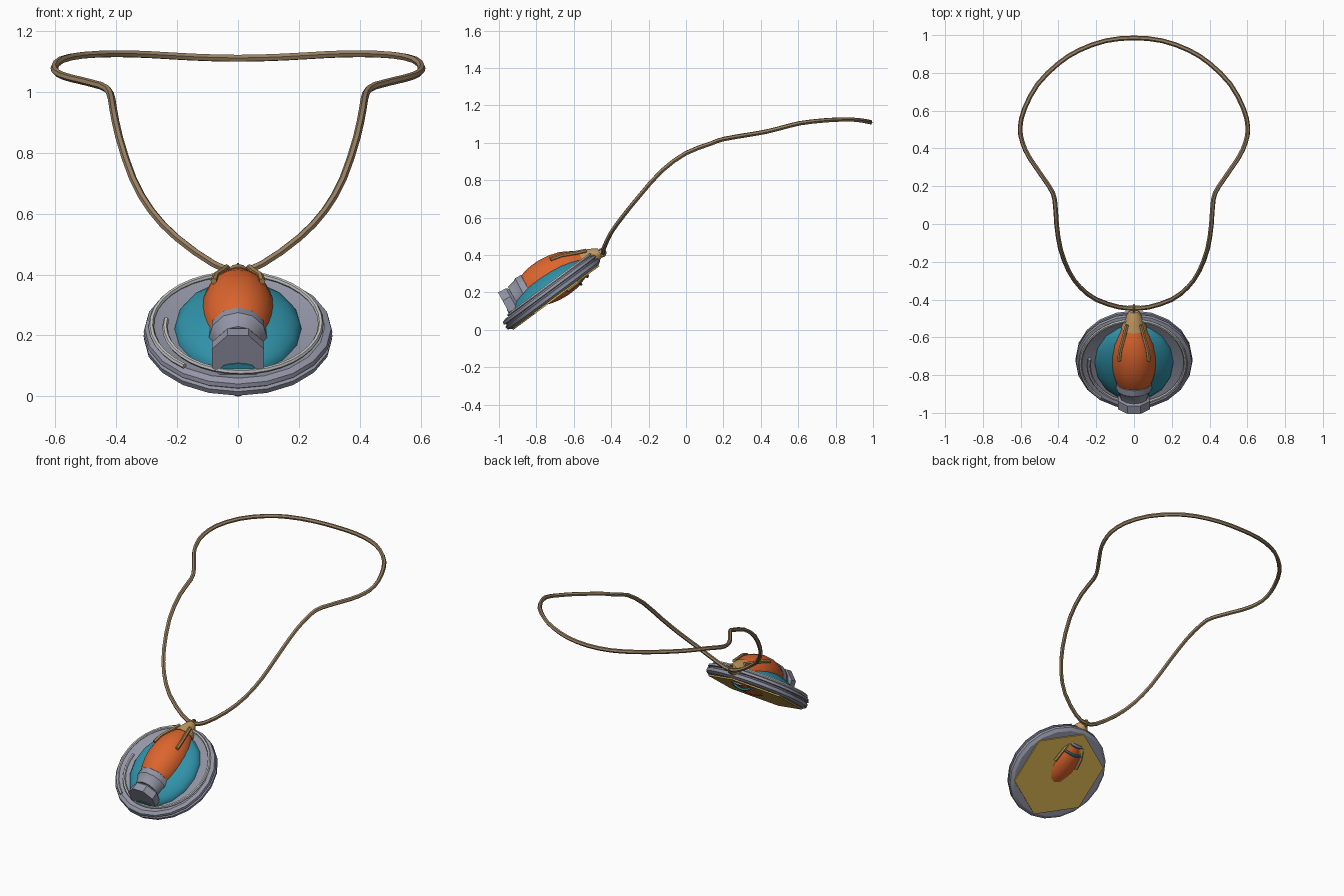
import bpy, bmesh
from math import sin, cos, pi, radians
from mathutils import Matrix, Vector

cube = bpy.data.objects.get("Cube")
if cube:
    bpy.data.objects.remove(cube, do_unlink=True)


def material(name, rgb):
    m = bpy.data.materials.new(name)
    m.use_nodes = True
    m.diffuse_color = (*rgb, 1)
    m.node_tree.nodes["Principled BSDF"].inputs["Base Color"].default_value = (*rgb, 1)
    return m


ORANGE = material("burnt orange", (0.72, 0.13, 0.027))
TEAL = material("teal", (0.03, 0.29, 0.4))
STEEL = material("steel grey", (0.29, 0.3, 0.38))
SILVER = material("silver wire", (0.55, 0.55, 0.54))
GOLD = material("old gold", (0.7, 0.45, 0.085))
TAN = material("tan", (0.56, 0.33, 0.12))
BRONZE = material("bronze", (0.42, 0.25, 0.09))
CORD = material("leather cord", (0.32, 0.22, 0.125))


def frame(origin, axis):
    """Local z along axis, local x along world x."""
    z = Vector(axis).normalized()
    x = Vector((1, 0, 0))
    y = z.cross(x)
    return Matrix.Translation(origin) @ Matrix((x, y, z)).transposed().to_4x4()


def activate(ob):
    bpy.ops.object.select_all(action='DESELECT')
    ob.select_set(True)
    bpy.context.view_layer.objects.active = ob


def lathe(name, profile, mat, matrix, sides, angle=30, turn=0.0, stretch=1.0):
    """Revolve (height, radius) pairs around local z; stretch makes the rings oval."""
    bm = bmesh.new()
    rings = []
    for h, r in profile:
        rings.append([bm.verts.new((r * cos(turn + 2 * pi * i / sides),
                                    r * sin(turn + 2 * pi * i / sides) * stretch, h))
                      for i in range(sides)])
    for a, b in zip(rings, rings[1:]):
        for i in range(sides):
            j = (i + 1) % sides
            bm.faces.new((a[i], a[j], b[j], b[i]))
    bm.faces.new(rings[0][::-1])
    bm.faces.new(rings[-1])
    bmesh.ops.recalc_face_normals(bm, faces=bm.faces)
    mesh = bpy.data.meshes.new(name)
    bm.to_mesh(mesh)
    bm.free()
    ob = bpy.data.objects.new(name, mesh)
    bpy.context.collection.objects.link(ob)
    mesh.materials.append(mat)
    ob.matrix_world = matrix
    activate(ob)
    bpy.ops.object.shade_smooth_by_angle(angle=radians(angle))


def tube(name, points, radius, mat, matrix=None, cyclic=False):
    """Round bar along a path, turned into a mesh."""
    cu = bpy.data.curves.new(name, 'CURVE')
    cu.dimensions = '3D'
    cu.bevel_depth = radius
    cu.bevel_resolution = 1
    cu.use_fill_caps = True
    sp = cu.splines.new('POLY')
    sp.points.add(len(points) - 1)
    for p, co in zip(sp.points, points):
        p.co = (*co, 1)
    sp.use_cyclic_u = cyclic
    cu.materials.append(mat)
    ob = bpy.data.objects.new(name, cu)
    bpy.context.collection.objects.link(ob)
    if matrix:
        ob.matrix_world = matrix
    activate(ob)
    bpy.ops.object.convert(target='MESH')
    bpy.ops.object.shade_smooth_by_angle(angle=radians(35))


def polar(r, a, h):
    return (r * cos(a), r * sin(a), h)


# Tilted round medallion with a grooved rim
TILT = radians(36.5)
disc = frame((0, -0.72, 0.205), (0, -sin(TILT), cos(TILT)))
lathe("medallion_disc", [(-0.036, 0.288), (-0.024, 0.308), (-0.006, 0.31), (-0.002, 0.298),
                         (0.004, 0.298), (0.008, 0.31), (0.022, 0.306), (0.03, 0.285),
                         (0.022, 0.265)], STEEL, disc, 20)
lathe("back_plate", [(-0.044, 0.287), (-0.03, 0.287)], GOLD, disc, 6, turn=pi / 6)

# Shallow oval domed insert
dome = [(0.015 + 0.09 * sin(t * pi / 16), 0.21 * cos(t * pi / 16)) for t in range(8)]
lathe("dome", dome + [(0.105, 0.005)], TEAL, disc, 16, 40, stretch=1.18)

# Loose coil of wire around the dome
coil = []
for i in range(43):
    k = i / 42
    coil.append(polar(0.238 + 0.047 * min(1, 1.6 * k), radians(172 + 420 * k), 0.035))
tube("wire_coil", coil, 0.009, SILVER, disc)

# Bulb body lying across the dome
SLOPE = radians(28.5)
AXIS = (0, -cos(SLOPE), -sin(SLOPE))
bulb = frame((0, -0.46, 0.413), AXIS)
lathe("bulb_body", [(0.08, 0.05), (0.13, 0.08), (0.19, 0.107), (0.25, 0.118), (0.31, 0.12),
                    (0.36, 0.114), (0.4, 0.104), (0.44, 0.088)], ORANGE, bulb, 20, 40)
lathe("bulb_cap", [(0, 0.024), (0.02, 0.036), (0.06, 0.052), (0.1, 0.068)], TAN, bulb, 12, 40)
lathe("neck_collar", [(0.42, 0.088), (0.43, 0.096), (0.465, 0.096), (0.48, 0.085),
                      (0.52, 0.074)], STEEL, bulb, 12)

# Octagonal nozzle set slightly below the collar, with a teal inlay on its end
nozzle = frame((0, -0.472, 0.392), AXIS)
lathe("nozzle", [(0.49, 0.07), (0.512, 0.092), (0.56, 0.092)], STEEL, nozzle, 8, 20, pi / 8)
inlay = nozzle @ Matrix.Translation((0, -0.034, 0))
lathe("nozzle_inlay", [(0.555, 0.055), (0.563, 0.055)], TEAL, inlay, 12, stretch=0.3)

# Bars running from the cap along the body
for side, a in (("front_left", 50), ("front_right", 130), ("back_left", -50), ("back_right", -130)):
    a = radians(a)
    tube(side + "_bar", [polar(r, a, h) for h, r in
                         ((0.06, 0.058), (0.13, 0.086), (0.19, 0.113), (0.25, 0.124))],
         0.011, BRONZE, bulb)

# Bands on the underside of the body
for name, h, r, thick, mat in (("lower_band", 0.17, 0.101, 0.008, TEAL),
                               ("upper_band", 0.12, 0.076, 0.012, STEEL)):
    arc = [polar(r, radians(225 + 15 * i), h) for i in range(7)]
    tube(name, arc, thick, mat, bulb)

# Hanging ring
loop = [(0, -0.45 + 0.02 * cos(i * pi / 6), 0.412 + 0.02 * sin(i * pi / 6)) for i in range(12)]
tube("hanging_ring", loop, 0.006, BRONZE, cyclic=True)

# Neck cord: one half as a path, mirrored, then smoothed with in-between points
half = [(0, -0.445, 0.41), (0.08, -0.44, 0.435), (0.2, -0.4, 0.52), (0.285, -0.335, 0.61),
        (0.345, -0.25, 0.715), (0.39, -0.13, 0.85), (0.41, 0, 0.945), (0.42, 0.13, 0.995),
        (0.45, 0.2, 1.02), (0.55, 0.345, 1.045), (0.59, 0.43, 1.06), (0.603, 0.51, 1.08),
        (0.58, 0.61, 1.105), (0.51, 0.74, 1.12), (0.4, 0.85, 1.125), (0.29, 0.92, 1.122),
        (0.15, 0.97, 1.114), (0, 0.985, 1.11)]
ring = [Vector(p) for p in half + [(-x, y, z) for x, y, z in half[-2:0:-1]]]
path = []
for i, p in enumerate(ring):
    q, r = ring[(i + 1) % len(ring)], ring[(i + 2) % len(ring)]
    path += [p, (9 * (p + q) - ring[i - 1] - r) / 16]
tube("neck_cord", path, 0.0125, CORD, cyclic=True)
